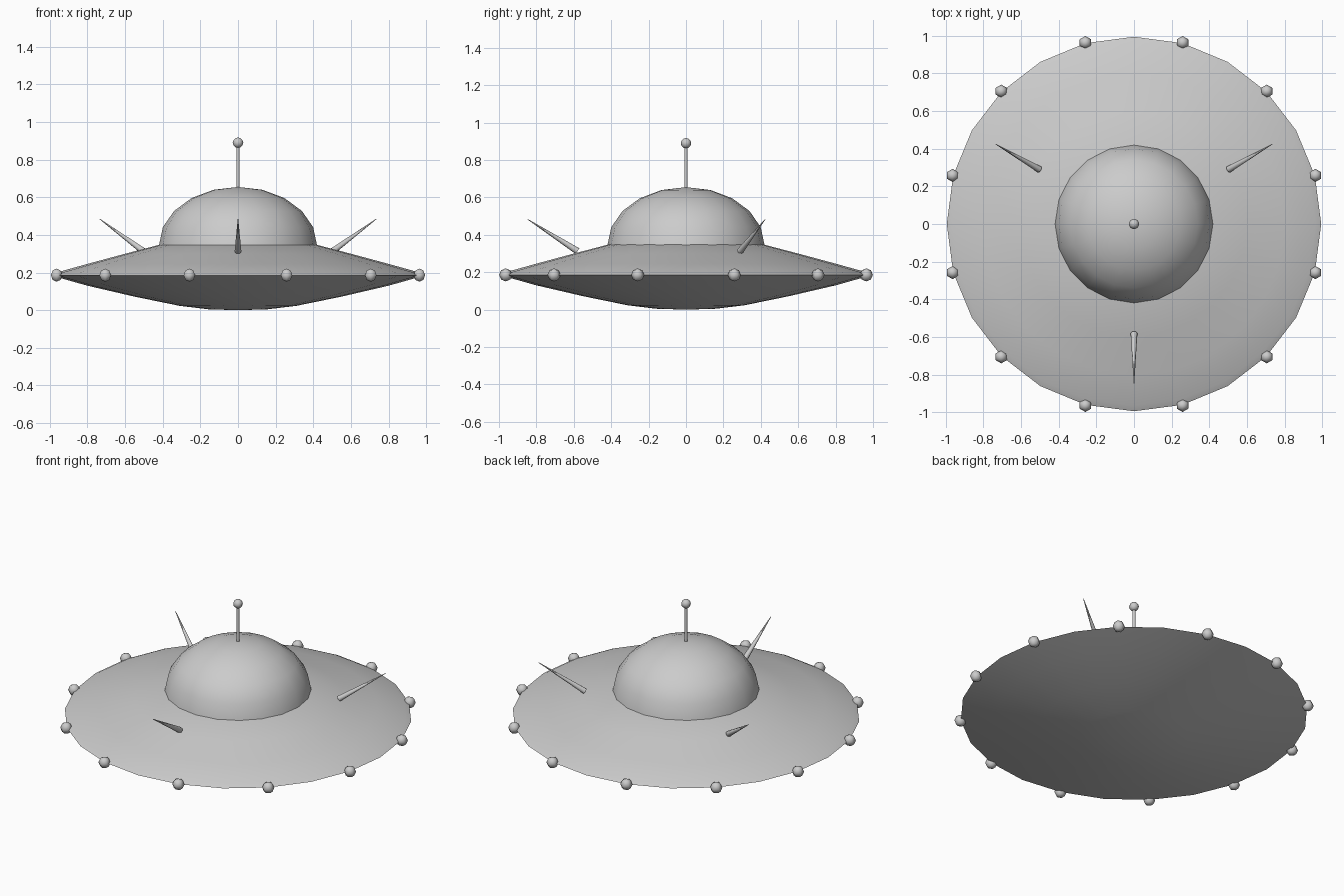
import bpy, bmesh, math
from mathutils import Vector, Matrix

if "Cube" in bpy.data.objects:
    bpy.data.objects.remove(bpy.data.objects["Cube"])

hull_grey = bpy.data.materials.new("hull_grey")
hull_grey.diffuse_color = (0.6, 0.6, 0.6, 1)
hull_grey.use_nodes = True
hull_grey.node_tree.nodes["Principled BSDF"].inputs["Base Color"].default_value = hull_grey.diffuse_color


def finish(bm, name, smooth=True, sharp_angle=None):
    bmesh.ops.recalc_face_normals(bm, faces=bm.faces)
    for f in bm.faces:
        f.smooth = smooth
    if sharp_angle is not None:
        for e in bm.edges:
            if len(e.link_faces) == 2 and e.calc_face_angle() > math.radians(sharp_angle):
                e.smooth = False
    mesh = bpy.data.meshes.new(name)
    bm.to_mesh(mesh)
    bm.free()
    mesh.materials.append(hull_grey)
    obj = bpy.data.objects.new(name, mesh)
    bpy.context.collection.objects.link(obj)
    return obj


def lathe(name, profile, sides, sharp_angle):
    """Revolve (radius, z) points around the z axis."""
    bm = bmesh.new()
    vs = [bm.verts.new((0, r, z)) for r, z in profile]
    es = [bm.edges.new(p) for p in zip(vs, vs[1:])]
    bmesh.ops.spin(bm, geom=vs + es, axis=(0, 0, 1), cent=(0, 0, 0),
                   angle=math.tau, steps=sides, use_merge=True)
    bmesh.ops.remove_doubles(bm, verts=bm.verts, dist=1e-4)
    return finish(bm, name, True, sharp_angle)


def ball(name, pos, radius, segments, rings):
    bm = bmesh.new()
    bmesh.ops.create_uvsphere(bm, u_segments=segments, v_segments=rings, radius=radius,
                              matrix=Matrix.Translation(pos))
    return finish(bm, name)


def rod(name, a, b, r1, r2, sides):
    a, b = Vector(a), Vector(b)
    d = b - a
    m = Matrix.Translation((a + b) / 2) @ d.to_track_quat('Z', 'Y').to_matrix().to_4x4()
    bm = bmesh.new()
    bmesh.ops.create_cone(bm, cap_ends=True, segments=sides, radius1=r1, radius2=r2,
                          depth=d.length, matrix=m)
    return finish(bm, name, True, 65)


# Saucer hull
lathe("saucer_hull",
      [(0, 0), (0.16, 0.005), (0.31, 0.023), (0.55, 0.072), (0.80, 0.13), (0.995, 0.185),
       (0.965, 0.20), (0.80, 0.246), (0.60, 0.30), (0.42, 0.347), (0.2, 0.36), (0, 0.36)],
      24, 60)

# Cockpit dome: upper half of a flattened sphere
dome = [(0.42 * math.sin(math.radians(18 * i)), 0.345 + 0.31 * math.cos(math.radians(18 * i)))
        for i in range(6)]
lathe("dome", dome, 20, 60)

# Antenna
rod("antenna_mast", (0, 0, 0.62), (0, 0, 0.89), 0.009, 0.009, 8)
ball("antenna_tip", (0, 0, 0.89), 0.028, 8, 6)

# Rim lights
for i in range(12):
    a = math.radians(15 + 30 * i)
    ball(f"rim_light_{i + 1}", (0.998 * math.cos(a), 0.998 * math.sin(a), 0.186), 0.035, 6, 4)

# Three outward leaning spikes
for i, deg in enumerate((-90, 30, 150)):
    c, s = math.cos(math.radians(deg)), math.sin(math.radians(deg))
    rod(f"spike_{i + 1}", (0.58 * c, 0.58 * s, 0.313), (0.848 * c, 0.848 * s, 0.484),
        0.018, 0.0015, 8)
